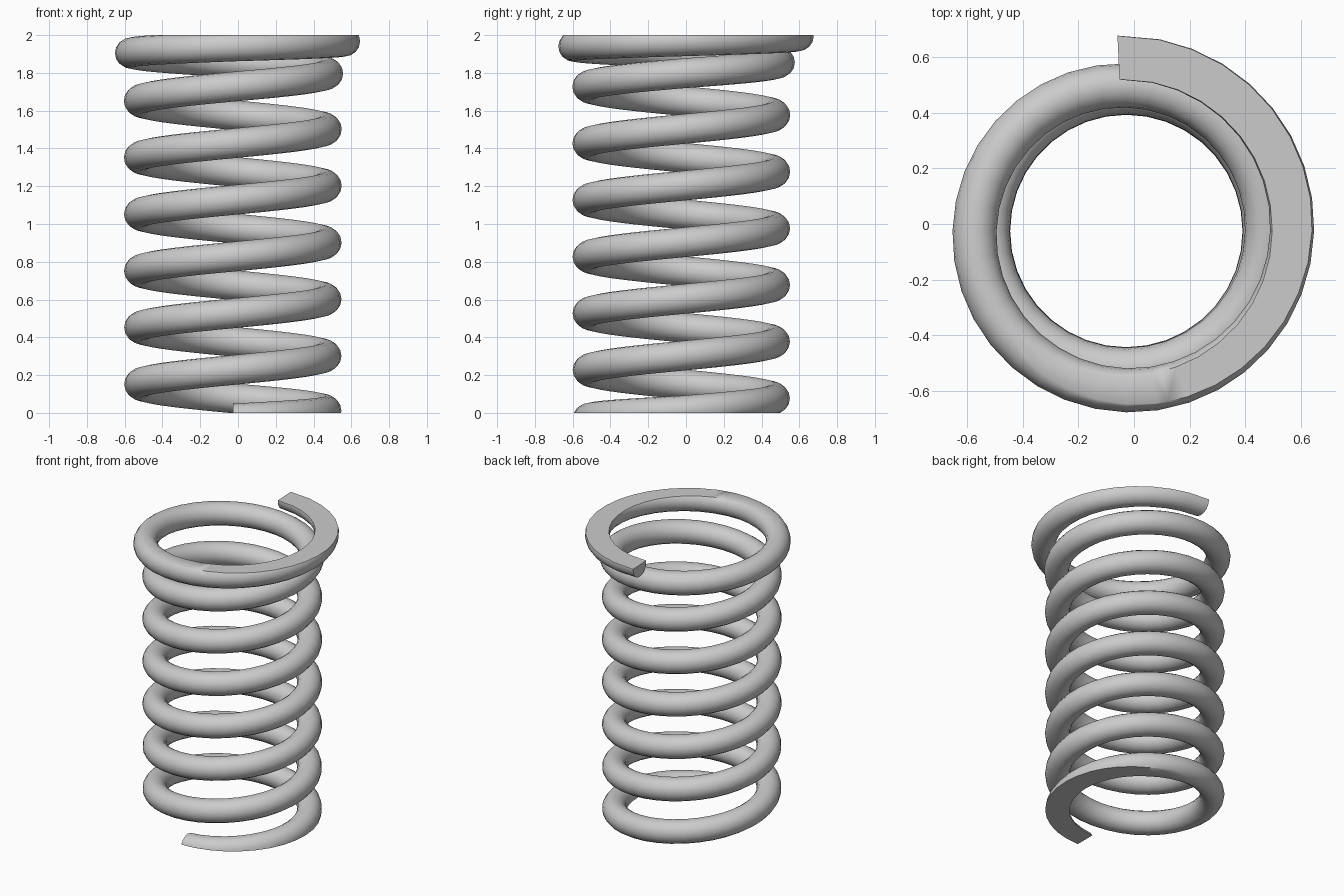
import bpy, bmesh
from math import sin, cos, pi, radians

if "Cube" in bpy.data.objects:
    bpy.data.objects.remove(bpy.data.objects["Cube"])

CX, CY = -0.0275, -0.025    # axis of the coil
WIRE = 0.079                # wire radius
SIDES, STEP = 16, 10        # wire sides, degrees per segment

# (angle, wire centre radius, wire centre height): closed ends, flared top turn
KEYS = [(-90, 0.496, -0.03), (0, 0.496, 0.012), (90, 0.496, 0.077),
        (180, 0.496, 0.152), (2070, 0.498, 1.727), (2160, 0.505, 1.797),
        (2250, 0.522, 1.855), (2340, 0.545, 1.905), (2430, 0.572, 1.940),
        (2520, 0.595, 1.967), (2612.6, 0.623, 1.995)]


def centre(angle):
    for (a0, r0, z0), (a1, r1, z1) in zip(KEYS, KEYS[1:]):
        if angle <= a1:
            t = (angle - a0) / (a1 - a0)
            return r0 + (r1 - r0) * t, z0 + (z1 - z0) * t
    return KEYS[-1][1:]


# Sweep the round wire along the coil
bm = bmesh.new()
angles = list(range(-90, 2610, STEP)) + [KEYS[-1][0]]
rings = []
for deg in angles:
    r, z = centre(deg)
    a = radians(deg)
    ring = []
    for i in range(SIDES):
        p = 2 * pi * i / SIDES
        d = r + WIRE * cos(p)
        ring.append(bm.verts.new((CX + d * cos(a), CY + d * sin(a), z + WIRE * sin(p))))
    rings.append(ring)
for lo, hi in zip(rings, rings[1:]):
    for i in range(SIDES):
        j = (i + 1) % SIDES
        bm.faces.new((lo[i], hi[i], hi[j], lo[j]))
bm.faces.new(rings[0])
bm.faces.new(rings[-1][::-1])

# Grind both ends flat
for height, up in ((0, -1), (2, 1)):
    geom = bm.verts[:] + bm.edges[:] + bm.faces[:]
    cut = bmesh.ops.bisect_plane(bm, geom=geom, plane_co=(0, 0, height),
                                 plane_no=(0, 0, up), clear_outer=True)
    rim = [e for e in cut["geom_cut"] if isinstance(e, bmesh.types.BMEdge)]
    caps = bmesh.ops.contextual_create(bm, geom=rim)["faces"]
    bmesh.ops.triangulate(bm, faces=caps)
bmesh.ops.recalc_face_normals(bm, faces=bm.faces[:])

mesh = bpy.data.meshes.new("coil_spring")
bm.to_mesh(mesh)
bm.free()
spring = bpy.data.objects.new("coil_spring", mesh)
bpy.context.collection.objects.link(spring)
bpy.context.view_layer.objects.active = spring
spring.select_set(True)
bpy.ops.object.shade_smooth_by_angle(angle=radians(35))
